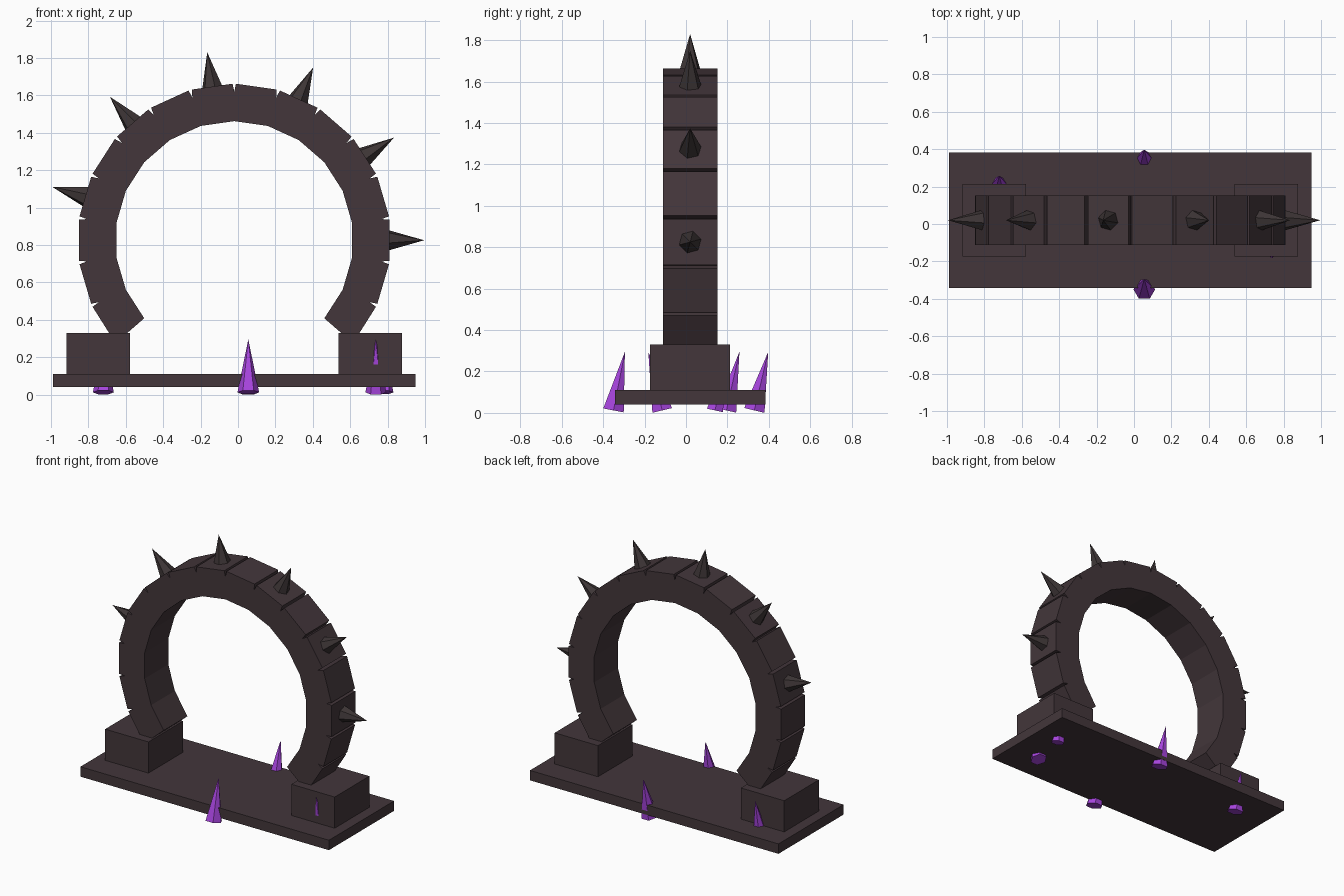
import bpy, math
from mathutils import Vector

if "Cube" in bpy.data.objects:
    bpy.data.objects.remove(bpy.data.objects["Cube"])

CX, CY, CZ = -0.02, 0.02, 0.825      # centre of the ring
STEP = 2 * math.pi / 22              # one ring block
R_IN, R_OUT = 0.637, 0.84


def material(name, rgb):
    m = bpy.data.materials.new(name)
    m.diffuse_color = (*rgb, 1)
    m.use_nodes = True
    m.node_tree.nodes["Principled BSDF"].inputs["Base Color"].default_value = m.diffuse_color
    return m


STONE = material("dark stone", (0.056, 0.037, 0.043))
THORN = material("dark thorn", (0.047, 0.036, 0.037))
CRYSTAL = material("purple crystal", (0.38, 0.058, 0.72))


def add_mesh(name, verts, faces, mat):
    me = bpy.data.meshes.new(name)
    me.from_pydata(verts, [], faces)
    me.materials.append(mat)
    ob = bpy.data.objects.new(name, me)
    bpy.context.collection.objects.link(ob)
    return ob


def box(name, x0, x1, y0, y1, z0, z1, mat):
    v = [(x, y, z) for z in (z0, z1) for x, y in ((x0, y0), (x1, y0), (x1, y1), (x0, y1))]
    sides = [(i, (i + 1) % 4, (i + 1) % 4 + 4, i + 4) for i in range(4)]
    return add_mesh(name, v, [(3, 2, 1, 0), (4, 5, 6, 7)] + sides, mat)


def spike(name, base, tip, radius, side_dir, mat, turn=0.0, n=6):
    """Pointed n-sided cone from base to tip."""
    base, tip = Vector(base), Vector(tip)
    axis = (tip - base).normalized()
    u = Vector(side_dir)
    u = (u - axis * u.dot(axis)).normalized()
    w = axis.cross(u)
    angles = [turn + 2 * math.pi * i / n for i in range(n)]
    v = [base + radius * (u * math.cos(a) + w * math.sin(a)) for a in angles] + [tip]
    f = [tuple(reversed(range(n)))] + [(i, (i + 1) % n, n) for i in range(n)]
    return add_mesh(name, v, f, mat)


def polar(r, a):                     # a measured from the top, clockwise
    return (CX + r * math.sin(a), CZ + r * math.cos(a))


# base slab and the two pedestals
box("base_slab", -0.99, 0.95, -0.343, 0.383, 0.04, 0.11, STONE)
for side, s in (("left", -1), ("right", 1)):
    px = CX + s * 0.727
    box(side + "_pedestal", px - 0.169, px + 0.169, CY - 0.193, CY + 0.193, 0.10, 0.33, STONE)

# ring of 16 blocks: outline with a V groove at every joint, extruded in y
outline = []
for i in range(-8, 9):
    a = i * STEP
    if abs(i) == 8:
        outline.append(polar(R_OUT, a))
    else:
        g = 0.009 / R_OUT
        outline += [polar(R_OUT - 0.003, a - g), polar(R_OUT - 0.045, a), polar(R_OUT - 0.003, a + g)]
outline += [polar(R_IN, i * STEP) for i in range(8, -9, -1)]
n = len(outline)
verts = [(x, y, z) for y in (CY - 0.132, CY + 0.132) for x, z in outline]
faces = [tuple(reversed(range(n))), tuple(range(n, 2 * n))]
faces += [(i, (i + 1) % n, (i + 1) % n + n, i + n) for i in range(n)]
add_mesh("ring_arch", verts, faces, STONE)

# thorns on every second block
for k in range(6):
    a = math.pi / 2 - 2 * k * STEP
    (bx, bz), (tx, tz) = polar(0.815, a), polar(1.015, a)
    spike(f"thorn_{k + 1}", (bx, CY, bz), (tx, CY, tz), 0.059, (0, 1, 0), THORN, math.radians(15))

# crystals growing through the base: x, base y, tip y, tip z, radius
crystals = [(0.055, -0.350, -0.295, 0.295, 0.058),
            (0.055, 0.330, 0.397, 0.295, 0.058),
            (-0.72, 0.195, 0.258, 0.295, 0.056),
            (0.737, -0.115, -0.182, 0.295, 0.056),
            (0.785, 0.140, 0.190, 0.24, 0.046)]
for k, (x, yb, yt, zt, r) in enumerate(crystals):
    spike(f"crystal_{k + 1}", (x, yb, 0.012), (x, yt, zt), r, (1, 0, 0), CRYSTAL)

# consistent outward normals
import bmesh
for ob in bpy.context.collection.objects:
    bm = bmesh.new()
    bm.from_mesh(ob.data)
    bmesh.ops.recalc_face_normals(bm, faces=bm.faces)
    bm.to_mesh(ob.data)
    bm.free()
